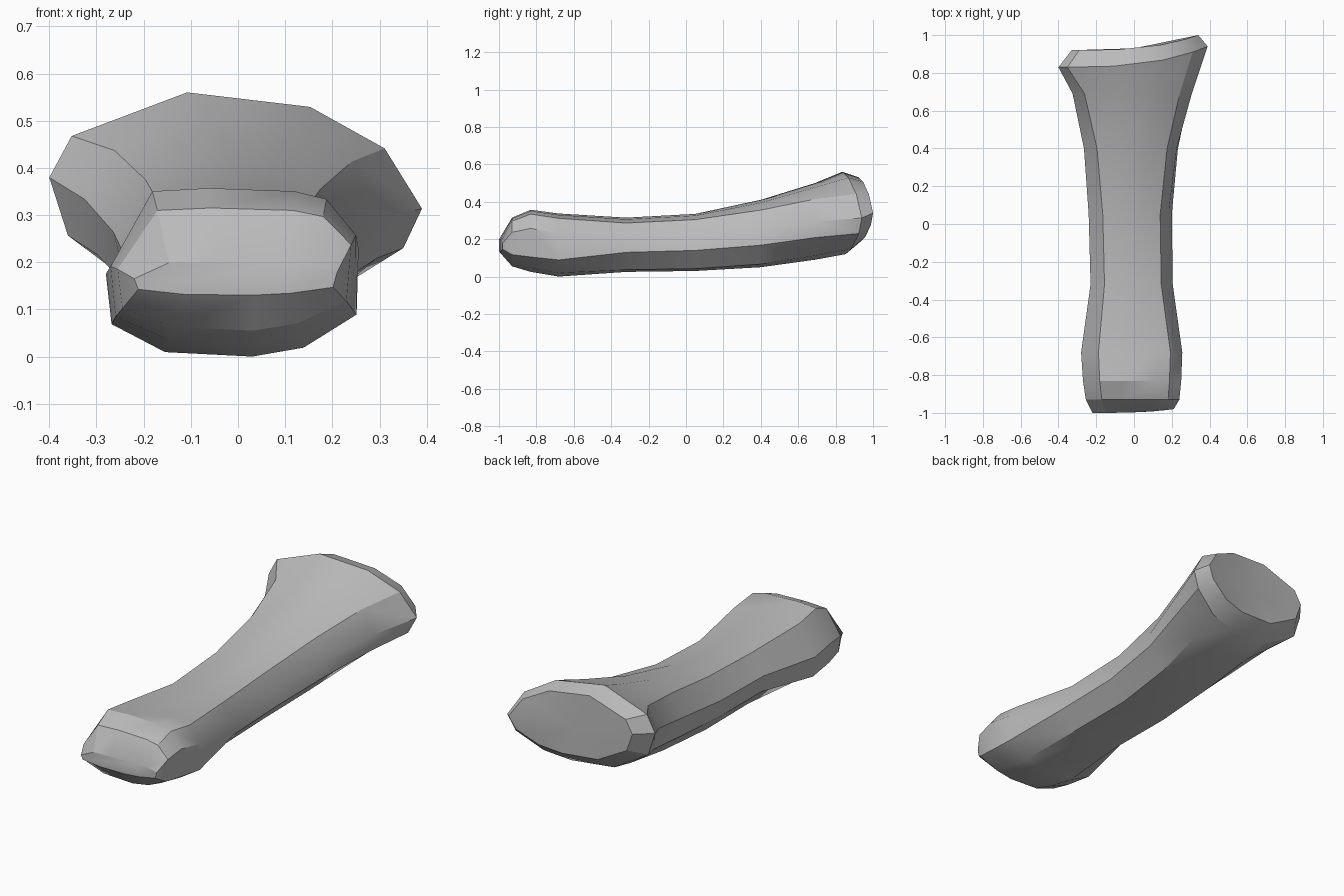
import bpy
import bmesh
import math

default_cube = bpy.data.objects.get("Cube")
if default_cube:
    bpy.data.objects.remove(default_cube, do_unlink=True)

# Cross-sections in a unit box: underside, -x flank, top, +x flank
FRONT_PROFILE = [(.58, 0), (.24, .03), (.02, .18), (0, .5), (.17, .98), (.4, 1),
                 (.75, .98), (.88, .93), (1, .7), (.98, .24), (.77, .06)]
SHAFT_PROFILE = [(.55, 0), (.2, .02), (.03, .3), (0, .6), (.17, .95), (.4, 1),
                 (.65, .97), (.86, .9), (.96, .6), (1, .36), (.8, .04)]
BACK_PROFILE = [(.6, 0), (.3, .04), (.05, .31), (0, .59), (.06, .79), (.37, 1),
                (.7, .93), (.9, .73), (1, .44), (.95, .25), (.78, .06)]

# Stations: y, x range, z range, blend (-1 front, 0 shaft, 1 back), skew of the +x side
STATIONS = [
    (-1.0, (-.22, .21), (.13, .2), -1, .02),
    (-.93, (-.255, .24), (.055, .315), -1, 0),
    (-.83, (-.27, .25), (.025, .357), -1, 0),
    (-.68, (-.28, .26), (0, .337), -.8, 0),
    (-.32, (-.23, .205), (.025, .315), 0, 0),
    (.05, (-.24, .2), (.03, .335), 0, 0),
    (.4, (-.265, .24), (.05, .41), .3, 0),
    (.69, (-.325, .315), (.09, .5), .65, 0),
    (.83, (-.4, .39), (.12, .56), 1, .11),
    (.92, (-.33, .34), (.19, .53), 1, .08),
]


def mix(a, b, t):
    return a + (b - a) * t


def blended_profile(blend):
    """Blend the shaft profile towards the front or back end profile."""
    end = FRONT_PROFILE if blend < 0 else BACK_PROFILE
    return [(mix(s[0], e[0], abs(blend)), mix(s[1], e[1], abs(blend)))
            for s, e in zip(SHAFT_PROFILE, end)]


def add_ring(bm, station):
    y, x_range, z_range, blend, skew = station
    return [bm.verts.new((mix(*x_range, u), y + skew * u ** 3, mix(*z_range, v)))
            for u, v in blended_profile(blend)]


def bridge(bm, ring_a, ring_b):
    count = len(ring_a)
    for i in range(count):
        j = (i + 1) % count
        bm.faces.new((ring_a[i], ring_a[j], ring_b[j], ring_b[i]))


def make_material(name, colour):
    material = bpy.data.materials.new(name)
    material.use_nodes = True
    material.diffuse_color = colour
    material.node_tree.nodes["Principled BSDF"].inputs["Base Color"].default_value = colour
    return material


# Shaft with both flared ends, lofted from front to back
bm = bmesh.new()
rings = [add_ring(bm, station) for station in STATIONS]
for ring_a, ring_b in zip(rings, rings[1:]):
    bridge(bm, ring_a, ring_b)

# Narrow front cap
bm.faces.new(rings[0])

# Slightly dished back cap, fanned round a centre point
centre = bm.verts.new((0, .93, .34))
last = rings[-1]
for i, vert in enumerate(last):
    bm.faces.new((vert, last[(i + 1) % len(last)], centre))

bmesh.ops.recalc_face_normals(bm, faces=bm.faces)
mesh = bpy.data.meshes.new("bone")
bm.to_mesh(mesh)
bm.free()
mesh.materials.append(make_material("plain grey", (.5, .5, .5, 1)))

bone = bpy.data.objects.new("bone", mesh)
bpy.context.collection.objects.link(bone)
bpy.ops.object.select_all(action='DESELECT')
bone.select_set(True)
bpy.context.view_layer.objects.active = bone
bpy.ops.object.shade_smooth_by_angle(angle=math.radians(30))
